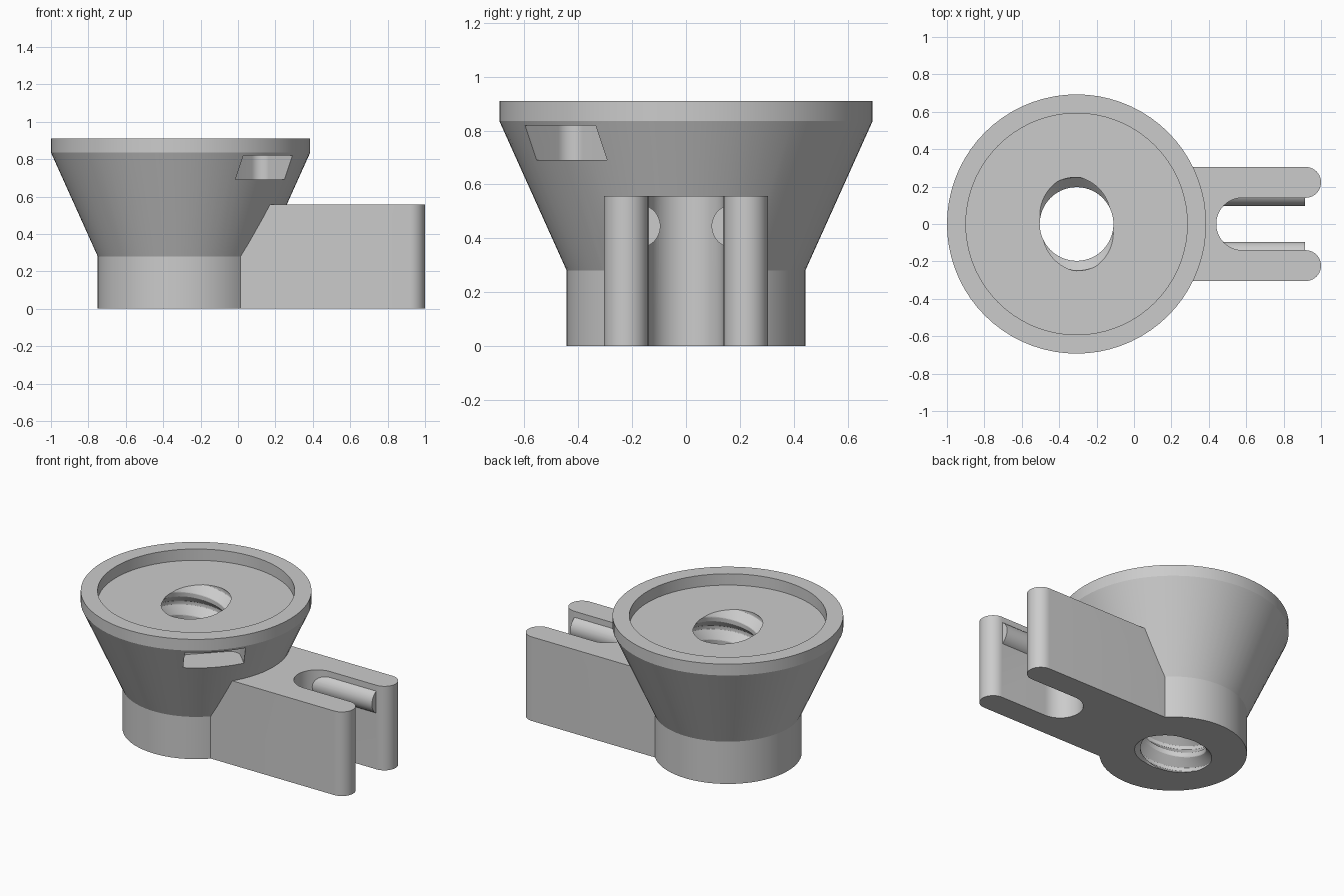
import bpy, bmesh
from math import sin, cos, pi, radians
from mathutils import Matrix, Vector

if "Cube" in bpy.data.objects:
    bpy.data.objects.remove(bpy.data.objects["Cube"])

CUP = Vector((-0.307, 0, 0))
FLOOR = 0.835
N, ROWS = 72, 200

grey = bpy.data.materials.new("light_grey_plastic")
grey.use_nodes = True
colour = (0.6, 0.6, 0.6, 1)
grey.diffuse_color = colour
grey.node_tree.nodes["Principled BSDF"].inputs["Base Color"].default_value = colour


def finish(bm, name, matrix=Matrix()):
    bmesh.ops.recalc_face_normals(bm, faces=bm.faces)
    mesh = bpy.data.meshes.new(name)
    bm.to_mesh(mesh)
    bm.free()
    mesh.transform(matrix)
    mesh.materials.append(grey)
    ob = bpy.data.objects.new(name, mesh)
    bpy.context.collection.objects.link(ob)
    return ob


def arc(cx, cy, r, start, end, steps=20):
    angles = [radians(start + (end - start) * i / steps) for i in range(steps + 1)]
    return [(cx + r * cos(a), cy + r * sin(a)) for a in angles]


def prism(name, outline, z0, z1, matrix=Matrix()):
    bm = bmesh.new()
    face = bm.faces.new([bm.verts.new((x, y, z0)) for x, y in outline])
    top = bmesh.ops.extrude_face_region(bm, geom=[face])["geom"]
    bmesh.ops.translate(bm, vec=(0, 0, z1 - z0),
                        verts=[v for v in top if isinstance(v, bmesh.types.BMVert)])
    return finish(bm, name, matrix)


def combine(body, tool, operation):
    mod = body.modifiers.new(tool.name, "BOOLEAN")
    mod.operation, mod.solver, mod.object = operation, "EXACT", tool
    bpy.context.view_layer.objects.active = body
    bpy.ops.object.modifier_apply(modifier=mod.name)
    bpy.data.objects.remove(tool)


def thread_radius(i, k):
    # two-start thread: flat crest, sloped flanks, narrow flat root
    phase = ((k - i) % (N // 2)) / (N // 2)
    ramp = abs(2 * phase - 1)
    return 0.197 + 0.053 * min(1, max(0, (ramp - 0.2) / 0.65))


# Funnel body: one closed revolved skin with the threaded bore inside
bm = bmesh.new()


def ring(z, radius):
    return [bm.verts.new((radius(i) * cos(2 * pi * i / N),
                          radius(i) * sin(2 * pi * i / N), z)) for i in range(N)]


outer = [(0, 0.443), (0.28, 0.443), (FLOOR, 0.693), (0.91, 0.693), (0.91, 0.592), (FLOOR, 0.592)]
shell = [ring(z, lambda i, r=r: r) for z, r in outer]
bore = [ring(FLOOR * k / ROWS, lambda i, k=k: thread_radius(i, k)) for k in range(ROWS + 1)]
strips = [bore[0]] + shell + [bore[-1]]
for low, high in zip(strips, strips[1:]):
    for i in range(N):
        j = (i + 1) % N
        bm.faces.new((low[i], low[j], high[j], high[i]))
for low, high in zip(bore, bore[1:]):
    for i in range(N):
        j = (i + 1) % N
        bm.faces.new((low[i], low[j], high[j]))
        bm.faces.new((low[i], high[j], high[i]))
body = finish(bm, "threaded_cup_mount", Matrix.Translation(CUP))

# Forked arm with rounded prong tips and a round-ended slot
tip = arc(0.9175, -0.2225, 0.0825, -90, 90)
outline = [(-0.02, -0.305)] + tip + arc(0.58, 0, 0.14, 270, 90, 32)
outline += [(x, -y) for x, y in reversed(tip)] + [(-0.02, 0.305)]
combine(body, prism("forked_arm", outline, 0, 0.557), "UNION")

# Rounded rails along the inner faces of the prongs
for side in (-1, 1):
    rail = prism("slot_rail", arc(0, 0, 0.081, 0, 352.5, 47), 0.45, 0.915,
                 Matrix.Translation((0, side * 0.176, 0.445)) @ Matrix.Rotation(pi / 2, 4, "Y"))
    combine(body, rail, "UNION")

# Side pocket with rounded inner corners
pocket = [(0.9, 0.185)] + arc(0.485, 0.12, 0.065, 90, 180, 10)
pocket += arc(0.485, -0.12, 0.065, 180, 270, 10) + [(0.9, -0.185)]
cutter = prism("pocket_cutter", pocket, 0.69, 0.818,
               Matrix.Translation(CUP) @ Matrix.Rotation(-pi / 4, 4, "Z"))
combine(body, cutter, "DIFFERENCE")

# Smooth curves, sharp edges
bpy.ops.object.select_all(action="DESELECT")
body.select_set(True)
bpy.context.view_layer.objects.active = body
bpy.ops.object.shade_smooth_by_angle(angle=radians(20))
